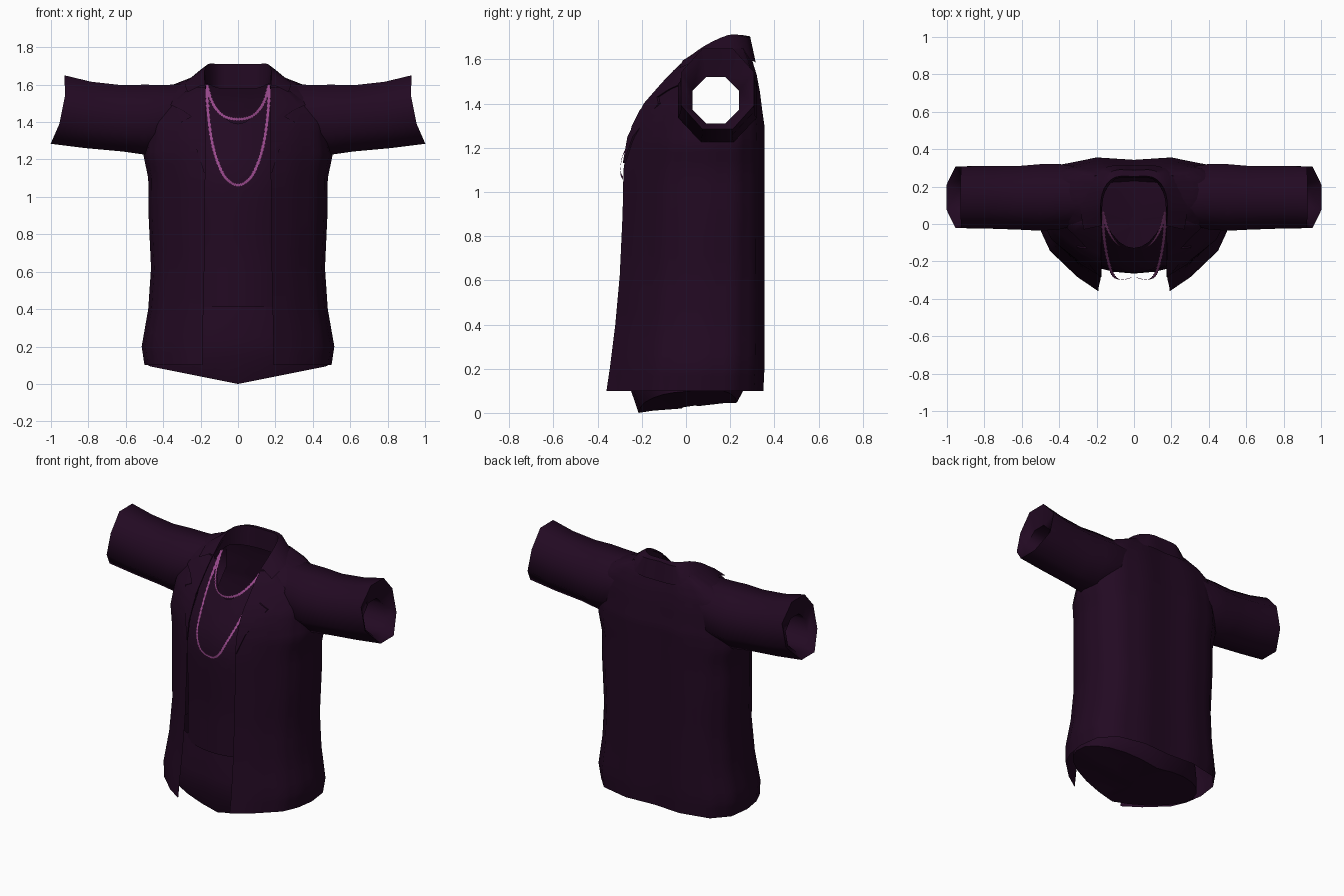
import bpy, bmesh, math
from mathutils import Vector
from mathutils.bvhtree import BVHTree

cube = bpy.data.objects.get("Cube")
if cube:
    bpy.data.objects.remove(cube, do_unlink=True)


def material(name, colour):
    m = bpy.data.materials.new(name)
    m.use_nodes = True
    m.diffuse_color = (*colour, 1)
    m.node_tree.nodes["Principled BSDF"].inputs["Base Color"].default_value = (*colour, 1)
    return m


FABRIC = material("dark plum fabric", (0.016, 0.0028, 0.016))
CHAIN = material("pink chain", (0.31, 0.065, 0.26))


def loft(rows, closed=False):
    """Quad grid through rows of points."""
    bm = bmesh.new()
    vs = [[bm.verts.new(p) for p in row] for row in rows]
    n = len(rows[0])
    for a, b in zip(vs, vs[1:]):
        for i in range(n if closed else n - 1):
            j = (i + 1) % n
            bm.faces.new((a[i], a[j], b[j], b[i]))
    bmesh.ops.recalc_face_normals(bm, faces=bm.faces)
    return bm


def finish(bm, name, mat, mirror=False, angle=40):
    mesh = bpy.data.meshes.new(name)
    bm.to_mesh(mesh)
    bm.free()
    ob = bpy.data.objects.new(name, mesh)
    bpy.context.scene.collection.objects.link(ob)
    mesh.materials.append(mat)
    bpy.ops.object.select_all(action='DESELECT')
    ob.select_set(True)
    bpy.context.view_layer.objects.active = ob
    bpy.ops.object.shade_smooth_by_angle(angle=math.radians(angle))
    if mirror:
        mod = ob.modifiers.new("Mirror", 'MIRROR')
        mod.merge_threshold = 0.002


def spline(pts, steps):
    """Catmull-Rom curve through the points."""
    pts = [Vector(p) for p in pts]
    ext = [2 * pts[0] - pts[1]] + pts + [2 * pts[-1] - pts[-2]]
    out = []
    for a, b, c, d in zip(ext, ext[1:], ext[2:], ext[3:]):
        for k in range(steps):
            t = k / steps
            out.append(0.5 * (2 * b + (c - a) * t + (2 * a - 5 * b + 4 * c - d) * t ** 2
                              + (3 * b - a - 3 * c + d) * t ** 3))
    return out + [pts[-1]]


def interp(table, z):
    for (z0, v0), (z1, v1) in zip(table, table[1:]):
        if z <= z1:
            return v0 + (v1 - v0) * (z - z0) / (z1 - z0)
    return table[-1][1]


# Jacket body: height, front edge x, half width, front y, back y
LEVELS = [
    (0.10, 0.190, 0.500, -0.36, 0.35), (0.20, 0.190, 0.515, -0.345, 0.355),
    (0.40, 0.185, 0.480, -0.32, 0.355), (0.62, 0.180, 0.465, -0.30, 0.355),
    (0.90, 0.178, 0.478, -0.287, 0.355), (1.10, 0.175, 0.480, -0.283, 0.355),
    (1.22, 0.175, 0.505, -0.265, 0.355), (1.30, 0.175, 0.495, -0.245, 0.355),
    (1.37, 0.175, 0.490, -0.21, 0.345), (1.45, 0.175, 0.480, -0.14, 0.335),
    (1.53, 0.175, 0.460, -0.07, 0.32), (1.595, 0.175, 0.360, 0.0, 0.30),
    (1.65, 0.175, 0.220, 0.09, 0.27)]
# Share of width and of depth, from the front edge round to the back
SECTION = [(0, 0), (0.37, 0.11), (0.8, 0.29), (0.94, 0.43), (1, 0.6), (0.94, 0.8), (0.65, 0.94)]

rows = []
for z, edge, w, yf, yb in LEVELS:
    row = [(edge + u * (w - edge), yf + t * (yb - yf), z) for u, t in SECTION]
    rows.append(row + [(w * 0.4, yb, z), (0, yb - 0.012, z)])
bm = loft(rows)
surface = BVHTree.FromBMesh(bm)
bmesh.ops.subdivide_edges(bm, edges=bm.edges[:], cuts=2, use_grid_fill=True)


def in_armhole(v):
    return v.co.x > 0.3 and math.hypot(v.co.y - 0.14, v.co.z - 1.415) < 0.165


holes = [f for f in bm.faces if all(in_armhole(v) for v in f.verts)]
bmesh.ops.delete(bm, geom=holes, context='FACES')
finish(bm, "jacket_body", FABRIC, mirror=True)

# Sleeves: x, centre y, centre z, depth radius, height radius, slant
RINGS = [(0.30, 0.15, 1.43, 0.155, 0.172, 0), (0.40, 0.146, 1.42, 0.175, 0.178, 0),
         (0.50, 0.142, 1.413, 0.178, 0.187, 0), (0.62, 0.14, 1.42, 0.17, 0.177, 0),
         (0.80, 0.143, 1.438, 0.167, 0.177, 0.1), (0.965, 0.143, 1.467, 0.165, 0.183, 0.2),
         (0.92, 0.135, 1.415, 0.105, 0.105, 0.2), (0.40, 0.135, 1.415, 0.105, 0.105, 0)]
rows = []
for x, cy, cz, ry, rz, slant in RINGS:
    row = []
    for i in range(8):
        a = math.pi / 4 * (i + 0.5)
        dy, dz = (r * f / math.cos(math.pi / 8) for r, f in ((ry, math.cos(a)), (rz, math.sin(a))))
        dip = slant * (dz + 1.5 * max(0, abs(dy) - 0.08))
        row.append((x - dip, cy + dy, cz + dz))
    rows.append(row)
finish(loft(rows, closed=True), "sleeve", FABRIC, mirror=True, angle=62)

# Collar folded over the neck: inner stand, top fold, outer edge
inner = [(0, 0.25, 1.58), (0.1, 0.24, 1.58), (0.155, 0.17, 1.6), (0.17, 0.09, 1.6), (0.17, 0.0, 1.56)]
fold = [(0, 0.255, 1.71), (0.1, 0.25, 1.71), (0.16, 0.19, 1.71), (0.18, 0.09, 1.665), (0.175, -0.01, 1.595)]
roll = [(0, 0.288, 1.705), (0.11, 0.285, 1.7), (0.185, 0.22, 1.69), (0.205, 0.1, 1.66), (0.2, -0.015, 1.595)]
outer = [(0, 0.312, 1.585), (0.13, 0.31, 1.59), (0.24, 0.245, 1.61), (0.285, 0.1, 1.612), (0.27, -0.03, 1.56)]
finish(loft([spline(p, 3) for p in (inner, fold, roll, outer)]), "collar", FABRIC, mirror=True, angle=50)

# Notched lapels laid on the chest
LAPEL = [(1.13, 0.182), (1.25, 0.22), (1.40, 0.305), (1.43, 0.25), (1.465, 0.30),
         (1.495, 0.37), (1.55, 0.30), (1.585, 0.25)]
rows = []
for z, edge in LAPEL:
    row = []
    for k in range(5):
        x = 0.177 + (edge - 0.177) * k / 4
        hit = surface.ray_cast(Vector((x, -1, z)), Vector((0, 1, 0)))[0]
        row.append((x, (hit.y if hit else 0) - 0.009, z))
    rows.append(row)
bm = loft(rows)
rim = bmesh.ops.extrude_edge_only(bm, edges=[e for e in bm.edges if e.is_boundary])
for v in rim["geom"]:
    if isinstance(v, bmesh.types.BMVert):
        v.co.y += 0.012
finish(bm, "lapel", FABRIC, mirror=True)

# Shirt front with a scooped neckline
CHEST = [(0.40, -0.255), (0.7, -0.25), (0.95, -0.26), (1.08, -0.262), (1.2, -0.235),
         (1.32, -0.17), (1.42, -0.11), (1.5, -0.05), (1.6, 0.04)]
rows = []
for k in range(17):
    row = []
    for i in range(-6, 7):
        x = i * 0.04
        top = min(1.39 + 0.18 * (x / 0.17) ** 2, 1.59)
        z = 0.41 + (top - 0.41) * k / 16
        row.append((x, interp(CHEST, z) + 1.2 * x * x, z))
    rows.append(row)
finish(loft(rows), "shirt_front", FABRIC)

# Shirt tail: tucked tube whose underside drops to a keel and rises to the back
TAIL = [(0.45, 0.41, -0.235, 0.30, 0), (0.25, 0.43, -0.265, 0.30, 0), (0.14, 0.46, -0.262, 0.28, 0),
        (0.0, 0.48, -0.215, 0.23, 1), (0.01, 0.30, -0.15, 0.17, 1), (0.02, 0.05, -0.02, 0.05, 1)]
rows = []
for z, w, yf, yb, keel in TAIL:
    row = []
    for i in range(24):
        a = math.tau * i / 24
        x = w * math.sin(a)
        y = (yf + yb) / 2 - (yb - yf) / 2 * math.cos(a)
        row.append((x, y, z + keel * (0.2 * abs(x) + 0.2 * max(0, y))))
    rows.append(row)
bm = loft(rows, closed=True)
bmesh.ops.holes_fill(bm, edges=[e for e in bm.edges if e.is_boundary and e.verts[0].co.z < 0.2])
finish(bm, "shirt_tail", FABRIC)


# Necklaces: flat scalloped ribbons that read as links
def necklace(name, half, steps):
    path = spline(half + [(-x, y, z) for x, y, z in reversed(half[:-1])], steps)
    left, right = [], []
    for i, p in enumerate(path):
        d = path[min(i + 1, len(path) - 1)] - path[max(i - 1, 0)]
        side = Vector((-d.z, 0, d.x)).normalized() * (0.011 if i % 2 else 0.007)
        left.append(p + side)
        right.append(p - side)
    finish(loft([left, right]), name, CHAIN)


necklace("short_necklace", [(0.168, 0.07, 1.6), (0.135, -0.04, 1.5), (0.08, -0.115, 1.435),
                            (0, -0.145, 1.415)], 12)
necklace("long_necklace", [(0.168, 0.06, 1.6), (0.16, -0.07, 1.45), (0.14, -0.19, 1.3),
                           (0.11, -0.275, 1.19), (0.065, -0.298, 1.1), (0, -0.285, 1.063)], 12)
